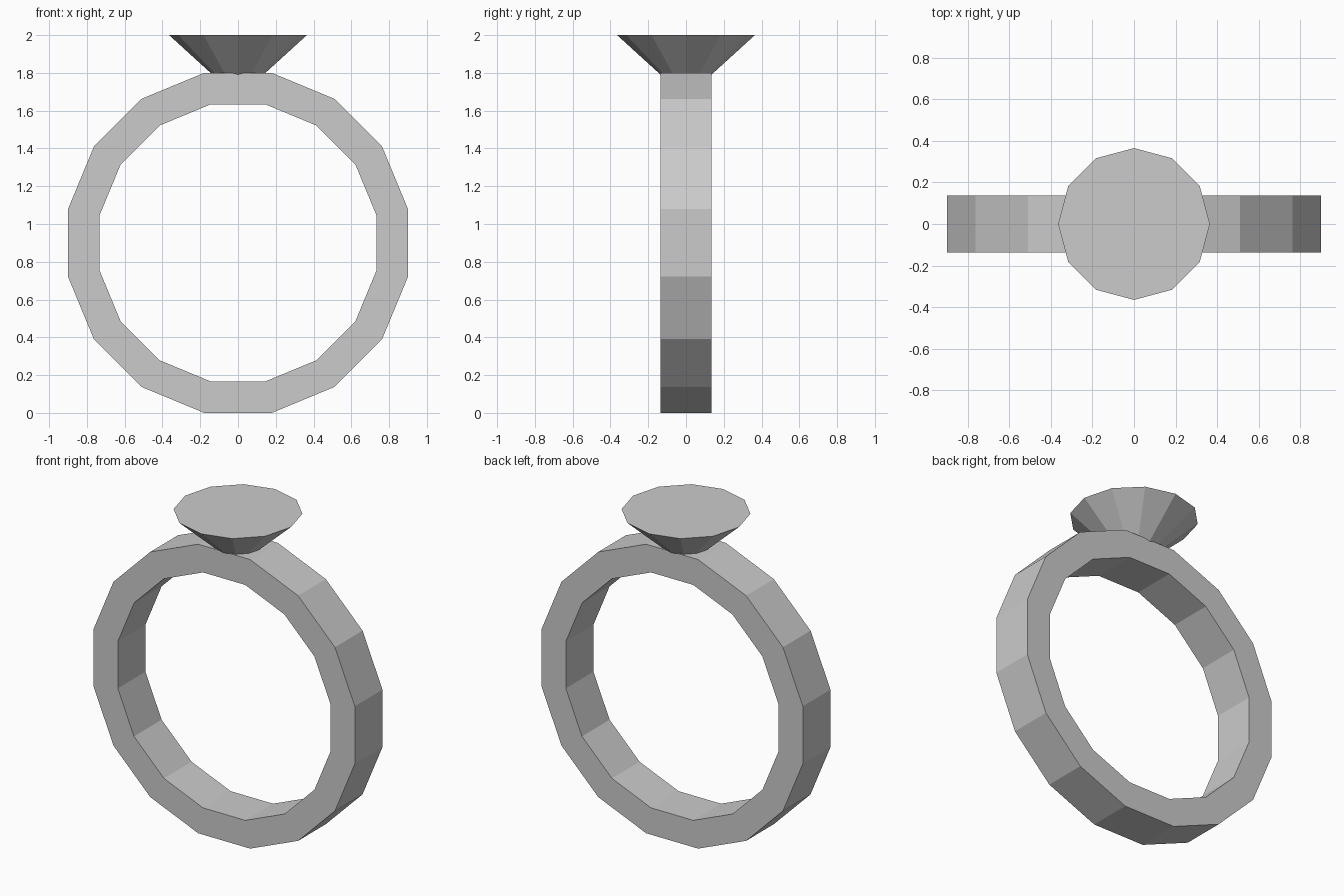
import bpy, bmesh, math

if "Cube" in bpy.data.objects:
    bpy.data.objects.remove(bpy.data.objects["Cube"])

def make_object(name, bm):
    bmesh.ops.recalc_face_normals(bm, faces=bm.faces)
    mesh = bpy.data.meshes.new(name)
    bm.to_mesh(mesh)
    bm.free()
    obj = bpy.data.objects.new(name, mesh)
    bpy.context.collection.objects.link(obj)
    return obj

# Band: rectangular section swept round 16 flat sides, axis along y
SIDES, CENTRE_Z, HALF_WIDTH = 16, 0.9, 0.136
half_step = math.pi / SIDES
outer = 0.9 / math.cos(half_step)
inner = 0.733 / math.cos(half_step)
section = [(outer, -HALF_WIDTH), (outer, HALF_WIDTH),
           (inner, HALF_WIDTH), (inner, -HALF_WIDTH)]
bm = bmesh.new()
loops = []
for i in range(SIDES):
    a = (2 * i + 1) * half_step
    loops.append([bm.verts.new((r * math.cos(a), y, CENTRE_Z + r * math.sin(a)))
                  for r, y in section])
for i in range(SIDES):
    p, q = loops[i], loops[(i + 1) % SIDES]
    for j in range(4):
        k = (j + 1) % 4
        bm.faces.new((p[j], p[k], q[k], q[j]))
make_object("band", bm)

# Gem: 12-sided inverted cone, flat top, point sunk into the band
GEM_SIDES, GEM_RADIUS, GEM_TOP, GEM_TIP = 12, 0.365, 2.0, 1.668
bm = bmesh.new()
bmesh.ops.create_cone(bm, cap_ends=True, segments=GEM_SIDES, radius1=0,
                      radius2=GEM_RADIUS, depth=GEM_TOP - GEM_TIP)
bmesh.ops.remove_doubles(bm, verts=bm.verts, dist=0.0001)
gem = make_object("gem", bm)
gem.location.z = (GEM_TOP + GEM_TIP) / 2
